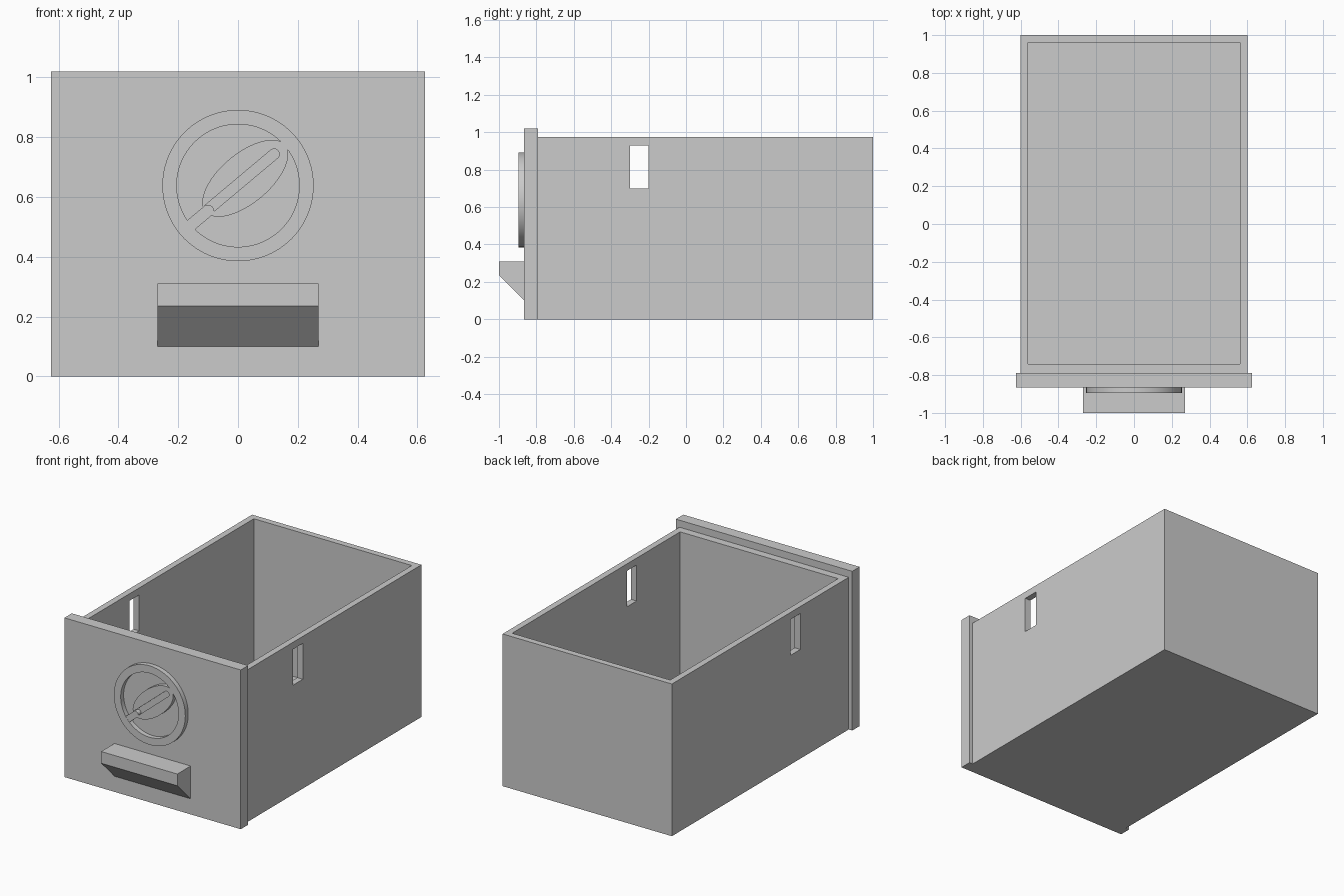
import bpy
import bmesh
from math import sin, cos, pi, radians
from mathutils import Matrix, Vector

cube = bpy.data.objects.get("Cube")
if cube:
    bpy.data.objects.remove(cube, do_unlink=True)

GREY = (0.6, 0.6, 0.6, 1.0)
grey = bpy.data.materials.new("plain_grey")
grey.use_nodes = True
grey.diffuse_color = GREY
grey.node_tree.nodes["Principled BSDF"].inputs["Base Color"].default_value = GREY


def finish(name, bm, smooth=False):
    bmesh.ops.recalc_face_normals(bm, faces=bm.faces)
    mesh = bpy.data.meshes.new(name)
    bm.to_mesh(mesh)
    bm.free()
    mesh.materials.append(grey)
    obj = bpy.data.objects.new(name, mesh)
    bpy.context.collection.objects.link(obj)
    if smooth:
        bpy.ops.object.select_all(action='DESELECT')
        obj.select_set(True)
        bpy.context.view_layer.objects.active = obj
        bpy.ops.object.shade_smooth_by_angle(angle=radians(30))
    return obj


def box(name, lo, hi):
    lo, hi = Vector(lo), Vector(hi)
    bm = bmesh.new()
    bmesh.ops.create_cube(bm, size=1, matrix=Matrix.Translation((lo + hi) / 2)
                          @ Matrix.Diagonal((*(hi - lo), 1)))
    return finish(name, bm)


def cut(target, cutter):
    cutter.hide_render = True
    mod = target.modifiers.new("cut", 'BOOLEAN')
    mod.operation = 'DIFFERENCE'
    mod.solver = 'EXACT'
    mod.object = cutter
    bpy.context.view_layer.objects.active = target
    bpy.ops.object.modifier_apply(modifier=mod.name)
    bpy.data.objects.remove(cutter, do_unlink=True)


def prism(name, points, offset, smooth=False):
    """Extrude a closed outline of 3D points along an offset."""
    bm = bmesh.new()
    face = bm.faces.new([bm.verts.new(p) for p in points])
    side = bmesh.ops.extrude_face_region(bm, geom=[face], use_keep_orig=True)
    moved = [v for v in side["geom"] if isinstance(v, bmesh.types.BMVert)]
    bmesh.ops.translate(bm, verts=moved, vec=offset)
    return finish(name, bm, smooth)


# Open tray with a finger slot in each side
tray = box("drawer_tray", (-0.6, -0.79, 0), (0.6, 1, 0.975))
cut(tray, box("hollow", (-0.56, -0.74, 0.04), (0.56, 0.96, 1.2)))
cut(tray, box("slots", (-0.8, -0.3, 0.7), (0.8, -0.2, 0.93)))

# Front panel
PANEL_Y = -0.865
box("front_panel", (-0.625, PANEL_Y, 0), (0.625, -0.79, 1.02))

# Pull handle with a sloping underside
profile = [(PANEL_Y, 0.31), (-1, 0.31), (-1, 0.235), (PANEL_Y, 0.10)]
prism("pull_handle", [(-0.27, y, z) for y, z in profile], (0.54, 0, 0))

# Raised ring
CENTRE_Z, RELIEF = 0.638, 0.03
SEGMENTS = 96
bm = bmesh.new()
section = [(0.253, PANEL_Y), (0.253, PANEL_Y - RELIEF),
           (0.205, PANEL_Y - RELIEF), (0.205, PANEL_Y)]
loops = []
for i in range(SEGMENTS):
    a = 2 * pi * i / SEGMENTS
    loops.append([bm.verts.new((r * cos(a), y, CENTRE_Z + r * sin(a)))
                  for r, y in section])
for i, a in enumerate(loops):
    b = loops[(i + 1) % SEGMENTS]
    for j in range(4):
        k = (j + 1) % 4
        bm.faces.new((a[j], a[k], b[k], b[j]))
finish("relief_ring", bm, True)

# Leaf and stem, both tilted along the same axis
TILT = radians(40)


def on_panel(u, v):
    return (u * cos(TILT) - v * sin(TILT), PANEL_Y,
            CENTRE_Z + u * sin(TILT) + v * cos(TILT))


def arc(u, radius, start, end, steps=12):
    angles = [start + (end - start) * i / steps for i in range(steps + 1)]
    return [(u + radius * cos(a), radius * sin(a)) for a in angles]


# Oval leaf split by a slot with a rounded tip
SLOT = 0.0175
LENGTH, WIDTH = 0.174, 0.083
sweep = pi - SLOT / WIDTH
oval = [(LENGTH * cos(t), WIDTH * sin(t))
        for t in (sweep * (2 * i / 64 - 1) for i in range(65))]
leaf = oval + arc(0.126, SLOT, pi / 2, -pi / 2)
prism("relief_leaf", [on_panel(u + 0.034, v + 0.003) for u, v in leaf],
      (0, -RELIEF, 0), True)

# Stem joining the leaf to the ring
stem = [(-0.215, 0.02), (-0.215, -0.02)] + arc(-0.131, 0.02, -pi / 2, pi / 2)
prism("relief_stem", [on_panel(u, v) for u, v in stem],
      (0, 0.0005 - RELIEF, 0), True)
